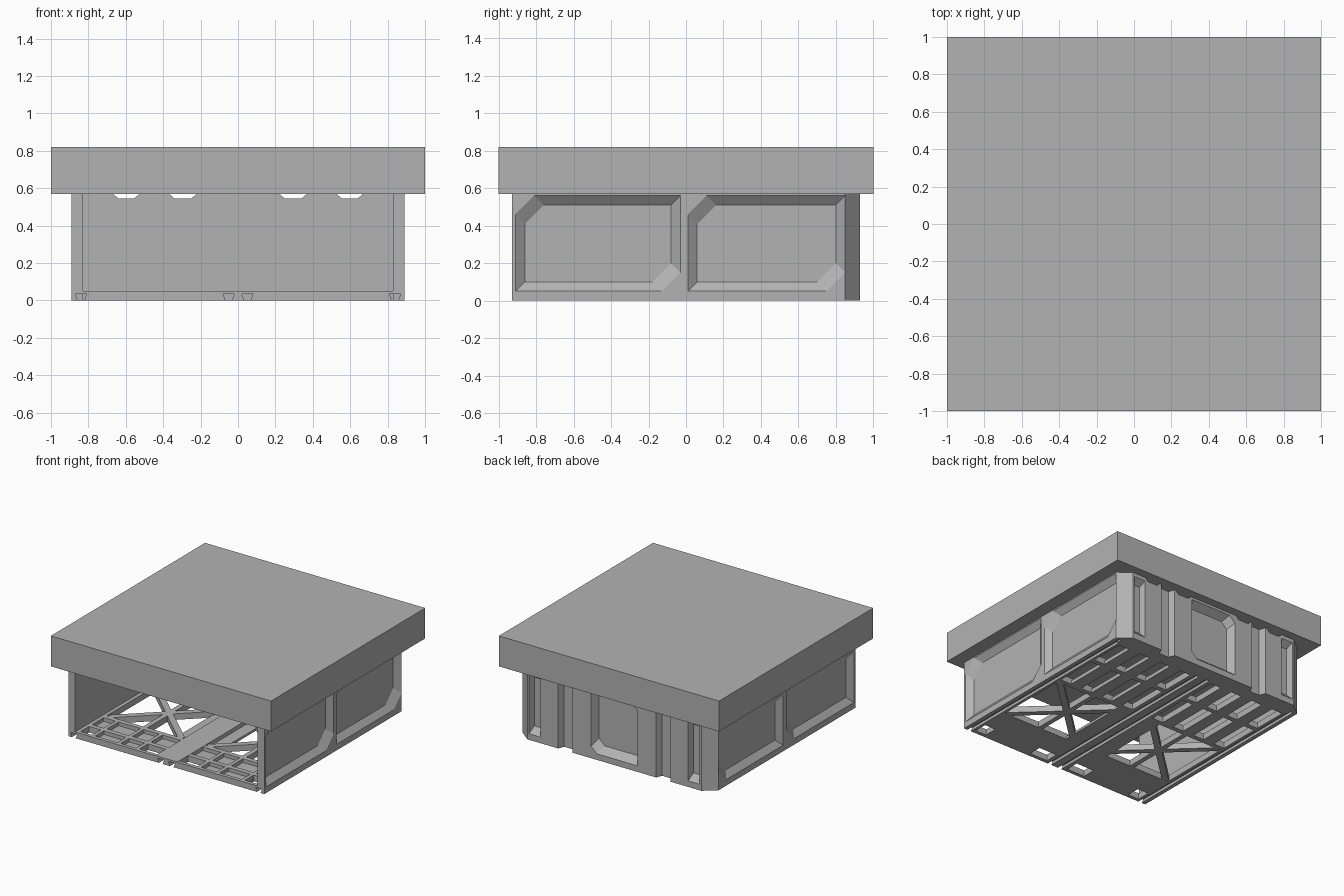
import bpy, bmesh, math

if "Cube" in bpy.data.objects:
    bpy.data.objects.remove(bpy.data.objects["Cube"])

grey = bpy.data.materials.new("light_grey")
grey.diffuse_color = (0.45, 0.45, 0.45, 1)
grey.use_nodes = True
grey.node_tree.nodes["Principled BSDF"].inputs["Base Color"].default_value = grey.diffuse_color


def loft(name, loop_a, loop_b):
    """Closed solid between two matching loops of points."""
    bm = bmesh.new()
    a = [bm.verts.new(p) for p in loop_a]
    b = [bm.verts.new(p) for p in loop_b]
    bm.faces.new(a)
    bm.faces.new(b)
    n = len(a)
    for i in range(n):
        j = (i + 1) % n
        bm.faces.new((a[i], a[j], b[j], b[i]))
    bmesh.ops.recalc_face_normals(bm, faces=bm.faces)
    me = bpy.data.meshes.new(name)
    bm.to_mesh(me)
    bm.free()
    me.materials.append(grey)
    ob = bpy.data.objects.new(name, me)
    bpy.context.collection.objects.link(ob)
    return ob


def prism(name, plan, z0, z1):
    return loft(name, [(x, y, z0) for x, y in plan], [(x, y, z1) for x, y in plan])


def box(name, x0, x1, y0, y1, z0, z1):
    return prism(name, [(x0, y0), (x1, y0), (x1, y1), (x0, y1)], z0, z1)


def cut(target, cutters):
    for c in cutters:
        m = target.modifiers.new("cut", 'BOOLEAN')
        m.operation, m.solver, m.object = 'DIFFERENCE', 'EXACT', c
        bpy.context.view_layer.objects.active = target
        bpy.ops.object.modifier_apply(modifier=m.name)
        bpy.data.objects.remove(c)


def mix(a, b, t):
    return [tuple(p + (q - p) * t for p, q in zip(u, v)) for u, v in zip(a, b)]


def pocket(outer, inner, place, surface, depth):
    """Cutter with sloping sides; place(u, z, w) maps to space, w is the height."""
    over = mix(inner, outer, 1.25)           # extends past the surface
    return loft("cutter", [place(u, z, surface + depth * 0.25) for u, z in over],
                [place(u, z, surface - depth) for u, z in inner])


# Thick top slab
box("top_slab", -1, 1, -1, 1, 0.57, 0.82)

# Shell: U-shaped plan with chamfered rear corners and upright rear ribs
half = [(0.89, -0.93), (0.89, 0.85), (0.79, 0.93), (0.66, 0.93), (0.64, 0.93),
        (0.51, 0.93), (0.49, 0.88), (0.40, 0.88), (0.38, 0.93), (0.22, 0.93)]
plan = half + [(-x, y) for x, y in reversed(half)]
plan += [(-0.83, -0.93), (-0.83, 0.83), (0.83, 0.83), (0.83, -0.93)]
shell = prism("wall_shell", plan, 0, 0.57)


def panel(y0, y1, z0, z1, c):
    """Rectangle with the upper front and lower rear corners cut off."""
    return [(y0, z0), (y1 - c, z0), (y1, z0 + c), (y1, z1), (y0 + c, z1), (y0, z1 - c)]


cutters = []
for s in (1, -1):
    # Side wall panels
    for y0, y1 in ((-0.91, -0.03), (0.01, 0.85)):
        cutters.append(pocket(panel(y0, y1, 0.05, 0.56, 0.1),
                              panel(y0 + 0.05, y1 - 0.05, 0.1, 0.51, 0.1),
                              lambda u, z, w, s=s: (s * w, u, z), 0.89, 0.04))
    # Narrow outer rear panels
    o = [(0.67, 0.05), (0.775, 0.05), (0.775, 0.54), (0.67, 0.54)]
    i = [(0.685, 0.10), (0.76, 0.10), (0.76, 0.50), (0.685, 0.50)]
    cutters.append(pocket(o, i, lambda u, z, w, s=s: (s * u, w, z), 0.93, 0.05))
    # Notches at the top of the rear ribs
    for x0, x1 in ((0.22, 0.37), (0.525, 0.67)):
        notch = [(x0 - 0.02, 0.59), (x1 + 0.02, 0.59), (x1 - 0.03, 0.545), (x0 + 0.03, 0.545)]
        cutters.append(loft("cutter", [(s * x, 0.8, z) for x, z in notch],
                            [(s * x, 1.0, z) for x, z in notch]))
# Wide middle rear panel
o = panel(-0.21, 0.21, 0.05, 0.55, 0.05)
i = panel(-0.18, 0.18, 0.10, 0.51, 0.05)
cutters.append(pocket(o, i, lambda u, z, w: (u, w, z), 0.93, 0.06))
cut(shell, cutters)


def groove(x, y1):
    """Dovetail groove cutter along the underside."""
    sec = [(x - 0.013, -0.01), (x + 0.013, -0.01), (x + 0.03, 0.035), (x - 0.03, 0.035)]
    return loft("cutter", [(u, -1.0, z) for u, z in sec], [(u, y1, z) for u, z in sec])


cut(shell, [groove(0.84, 0.84), groove(-0.84, 0.84)])

# Floor: middle beam and edge rails
beam = box("floor_middle_beam", -0.10, 0.10, -0.93, 0.84, 0, 0.052)
cut(beam, [groove(0.05, 0.8), groove(-0.05, 0.8)])


def strut(name, p, q, w, z0, z1):
    dx, dy = q[0] - p[0], q[1] - p[1]
    k = w / 2 / math.hypot(dx, dy)
    nx, ny = -dy * k, dx * k
    return prism(name, [(p[0] + nx, p[1] + ny), (q[0] + nx, q[1] + ny),
                        (q[0] - nx, q[1] - ny), (p[0] - nx, p[1] - ny)], z0, z1)


for s, side in ((1, "right"), (-1, "left")):
    def bar(name, x0, x1, y0, y1, z0=0.0, z1=0.05):
        box(side + "_" + name, *sorted((s * x0, s * x1)), y0, y1, z0, z1)

    rail = box(side + "_edge_rail", *sorted((s * 0.80, s * 0.835)), -0.93, 0.84, 0, 0.05)
    cut(rail, [groove(s * 0.84, 0.8)])
    # Front plate with a small opening at each end, and ribs on top
    bar("front_plate", 0.28, 0.70, -0.92, -0.57, 0, 0.02)
    bar("front_edge", 0.10, 0.80, -0.93, -0.90)
    for x0, x1 in ((0.10, 0.28), (0.70, 0.80)):
        bar("front_corner_plate", x0, x1, -0.78, -0.57, 0, 0.02)
    for x in (0.28, 0.45, 0.68):
        bar("front_rib", x - 0.015, x + 0.015, -0.90, -0.57)
    # Cross bars
    for y in (-0.77, -0.58, 0.08, 0.47):
        bar("cross_bar", 0.10, 0.80, y - 0.02, y + 0.02)
    bar("rear_edge", 0.10, 0.80, 0.78, 0.84)
    # Diagonal bracing in the middle bay
    for p, q in (((0.12, -0.56), (0.78, 0.06)), ((0.78, -0.56), (0.12, 0.06))):
        strut(side + "_diagonal_brace", (s * p[0], p[1]), (s * q[0], q[1]), 0.05, 0, 0.05)
    bar("middle_rib", 0.43, 0.47, -0.57, 0.08)
    bar("middle_plate", 0.10, 0.20, -0.57, 0.08, 0, 0.02)
    # Long slats in the rear bay
    for x0, x1 in ((0.20, 0.30), (0.40, 0.50), (0.60, 0.70)):
        bar("rear_slat", x0, x1, 0.08, 0.80, 0, 0.03)
        bar("rear_slat_rib", x0, x0 + 0.025, 0.08, 0.80)
